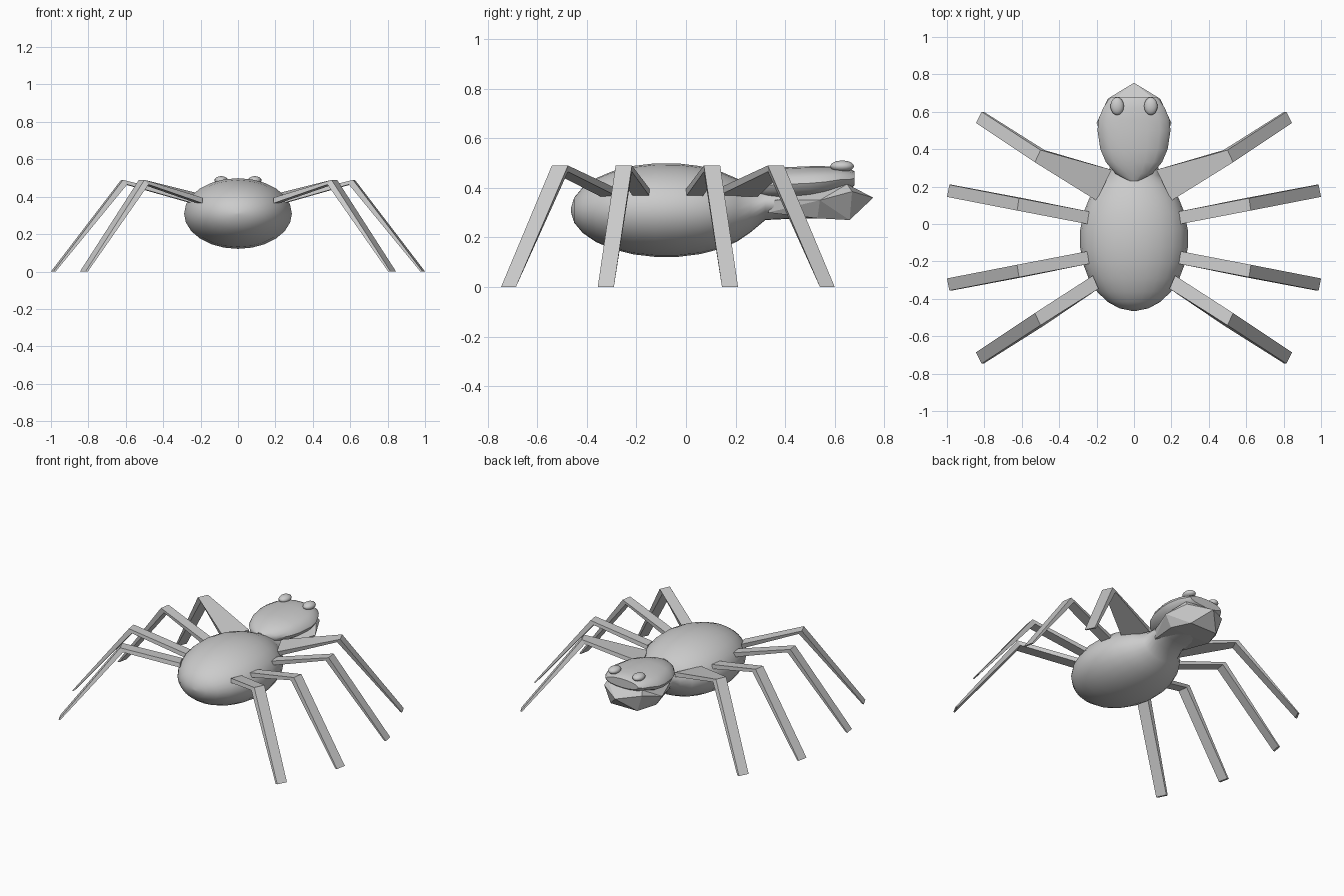
import bpy, bmesh, math
from mathutils import Vector

cube = bpy.data.objects.get("Cube")
if cube:
    bpy.data.objects.remove(cube, do_unlink=True)

grey = bpy.data.materials.new("plain grey")
grey.use_nodes = True
grey.diffuse_color = (0.6, 0.6, 0.6, 1)
grey.node_tree.nodes["Principled BSDF"].inputs["Base Color"].default_value = (0.6, 0.6, 0.6, 1)


def finish(bm, name, angle=None):
    bmesh.ops.recalc_face_normals(bm, faces=bm.faces)
    mesh = bpy.data.meshes.new(name)
    bm.to_mesh(mesh)
    bm.free()
    mesh.materials.append(grey)
    obj = bpy.data.objects.new(name, mesh)
    bpy.context.collection.objects.link(obj)
    if angle:
        bpy.ops.object.select_all(action='DESELECT')
        obj.select_set(True)
        bpy.context.view_layer.objects.active = obj
        bpy.ops.object.shade_smooth_by_angle(angle=math.radians(angle))
    return obj


def bridge(bm, rings):
    """Skin a list of vertex rings and cap both ends."""
    for a, b in zip(rings, rings[1:]):
        n = len(a)
        for i in range(n):
            j = (i + 1) % n
            bm.faces.new((a[i], a[j], b[j], b[i]))
    bm.faces.new(rings[0])
    bm.faces.new(rings[-1])


def loft(name, sections, sides, angle):
    """Elliptical sections along y: (y, half width, bottom, top)."""
    bm = bmesh.new()
    rings = []
    for y, w, lo, hi in sections:
        ring = []
        for i in range(sides):
            t = math.tau * i / sides
            ring.append(bm.verts.new((w * math.cos(t), y,
                                      (lo + hi) / 2 + (hi - lo) / 2 * math.sin(t))))
        rings.append(ring)
    bridge(bm, rings)
    return finish(bm, name, angle)


# Abdomen, an ellipsoid that runs into a narrow neck
sections = []
for k in range(11):
    t = math.radians(-88 + 13.6 * k)
    r = math.cos(t)
    sections.append((-0.08 + 0.385 * math.sin(t), 0.29 * r, 0.31 - 0.19 * r, 0.31 + 0.19 * r))
sections += [(0.26, 0.14, 0.22, 0.41), (0.32, 0.125, 0.27, 0.405),
             (0.42, 0.13, 0.275, 0.40), (0.55, 0.14, 0.277, 0.39)]
loft("abdomen", sections, 24, 50)

# Rounded upper head
loft("head_cap", [(0.23, 0.03, 0.38, 0.43), (0.27, 0.10, 0.36, 0.45),
                  (0.33, 0.15, 0.35, 0.47), (0.40, 0.18, 0.345, 0.483),
                  (0.50, 0.195, 0.35, 0.487), (0.56, 0.19, 0.36, 0.487),
                  (0.62, 0.165, 0.38, 0.485), (0.66, 0.14, 0.39, 0.477),
                  (0.68, 0.12, 0.41, 0.467)], 16, 40)

# Faceted jaw
bm = bmesh.new()
bm.verts.new((0, 0.755, 0.36))
for s in (-1, 1):
    for x, y, z in ((0.20, 0.54, 0.35), (0.14, 0.67, 0.385), (0.10, 0.66, 0.27),
                    (0.15, 0.53, 0.277), (0.11, 0.33, 0.30), (0.13, 0.36, 0.35),
                    (0.13, 0.65, 0.415)):
        bm.verts.new((s * x, y, z))
bmesh.ops.convex_hull(bm, input=bm.verts)
finish(bm, "jaw")

# Eyes
for side, s in (("left", 1), ("right", -1)):
    bm = bmesh.new()
    bmesh.ops.create_uvsphere(bm, u_segments=16, v_segments=10, radius=1)
    bmesh.ops.scale(bm, vec=(0.036, 0.048, 0.023), verts=bm.verts)
    bmesh.ops.translate(bm, vec=(s * 0.09, 0.63, 0.487), verts=bm.verts)
    finish(bm, side + "_eye", 60)

# Legs: strips given by their two upper edge points at base, knee and foot
BASE, KNEE, FOOT = 0.395, 0.49, 0.0
CENTRE = -0.073
inner = [((0.24, 0.067), (0.25, 0.0)), ((0.615, 0.138), (0.625, 0.072)),
         ((0.987, 0.21), (1.0, 0.145))]
outer = [((0.19, 0.20), (0.22, 0.13)), ((0.50, 0.395), (0.53, 0.33)),
         ((0.815, 0.60), (0.845, 0.54))]
fan = [((0.12, 0.29), (0.20, 0.125))] + outer[1:]


def mirrored(strip):
    return [tuple((x, 2 * CENTRE - y) for x, y in pair) for pair in strip]


def leg(name, strip, s):
    bm = bmesh.new()
    rings = []
    drops = ((0, -0.03), (-0.022, -0.025), (-0.012, 0))
    for (a, b), z, (dx, dz) in zip(strip, (BASE, KNEE, FOOT), drops):
        top = [Vector((x, y, z)) for x, y in (a, b)]
        low = [p + Vector((dx, 0, dz)) for p in reversed(top)]
        rings.append([bm.verts.new((s * p.x, p.y, p.z)) for p in top + low])
    bridge(bm, rings)
    finish(bm, name)


for side, s in (("left", 1), ("right", -1)):
    leg(side + "_head_leg", fan, s)
    leg(side + "_middle_leg_a", inner, s)
    leg(side + "_middle_leg_b", mirrored(inner), s)
    leg(side + "_tail_leg", mirrored(outer), s)
